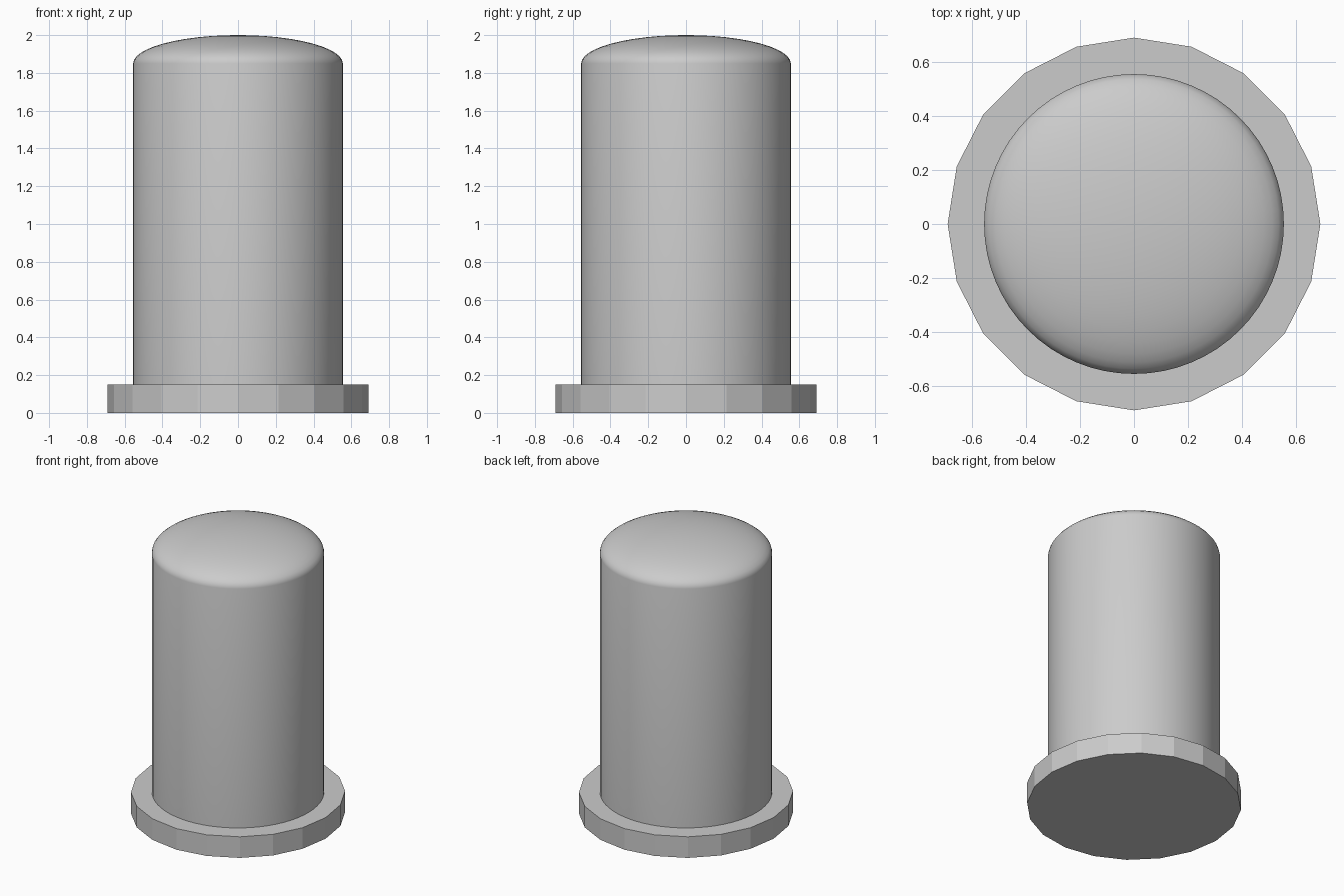
import bpy, bmesh, math

cube = bpy.data.objects.get("Cube")
if cube:
    bpy.data.objects.remove(cube, do_unlink=True)

GREY = (0.6, 0.6, 0.6, 1.0)
grey = bpy.data.materials.new("plain_grey")
grey.use_nodes = True
grey.diffuse_color = GREY
grey.node_tree.nodes["Principled BSDF"].inputs["Base Color"].default_value = GREY


def turned(name, profile, sides):
    """Solid of revolution from (radius, height) points, bottom to top."""
    bm = bmesh.new()
    rings = []
    for r, z in profile:
        if r < 1e-4:
            rings.append([bm.verts.new((0, 0, z))] * sides)
        else:
            rings.append([bm.verts.new((r * math.cos(math.tau * i / sides),
                                        r * math.sin(math.tau * i / sides), z))
                          for i in range(sides)])
    bm.faces.new(rings[0][::-1])
    for low, high in zip(rings, rings[1:]):
        for i in range(sides):
            j = (i + 1) % sides
            corners = dict.fromkeys((low[i], low[j], high[j], high[i]))
            bm.faces.new(list(corners))
    if rings[-1][0] is not rings[-1][1]:
        bm.faces.new(rings[-1])
    mesh = bpy.data.meshes.new(name)
    bm.to_mesh(mesh)
    bm.free()
    mesh.materials.append(grey)
    obj = bpy.data.objects.new(name, mesh)
    bpy.context.collection.objects.link(obj)
    return obj


# Faceted foot flange
BASE_H, BASE_R = 0.15, 0.69
turned("base_flange", [(BASE_R, 0), (BASE_R, BASE_H)], 20)

# Smooth post with a shallow domed top
POST_R, SHOULDER, TOP, STEPS = 0.555, 1.85, 2.0, 12
dome = [(POST_R * math.cos(a), SHOULDER + (TOP - SHOULDER) * math.sin(a))
        for a in (math.pi / 2 * k / STEPS for k in range(STEPS + 1))]
post = turned("domed_post", [(POST_R, BASE_H)] + dome, 64)

bpy.ops.object.select_all(action="DESELECT")
post.select_set(True)
bpy.context.view_layer.objects.active = post
bpy.ops.object.shade_smooth_by_angle(angle=math.radians(40))
